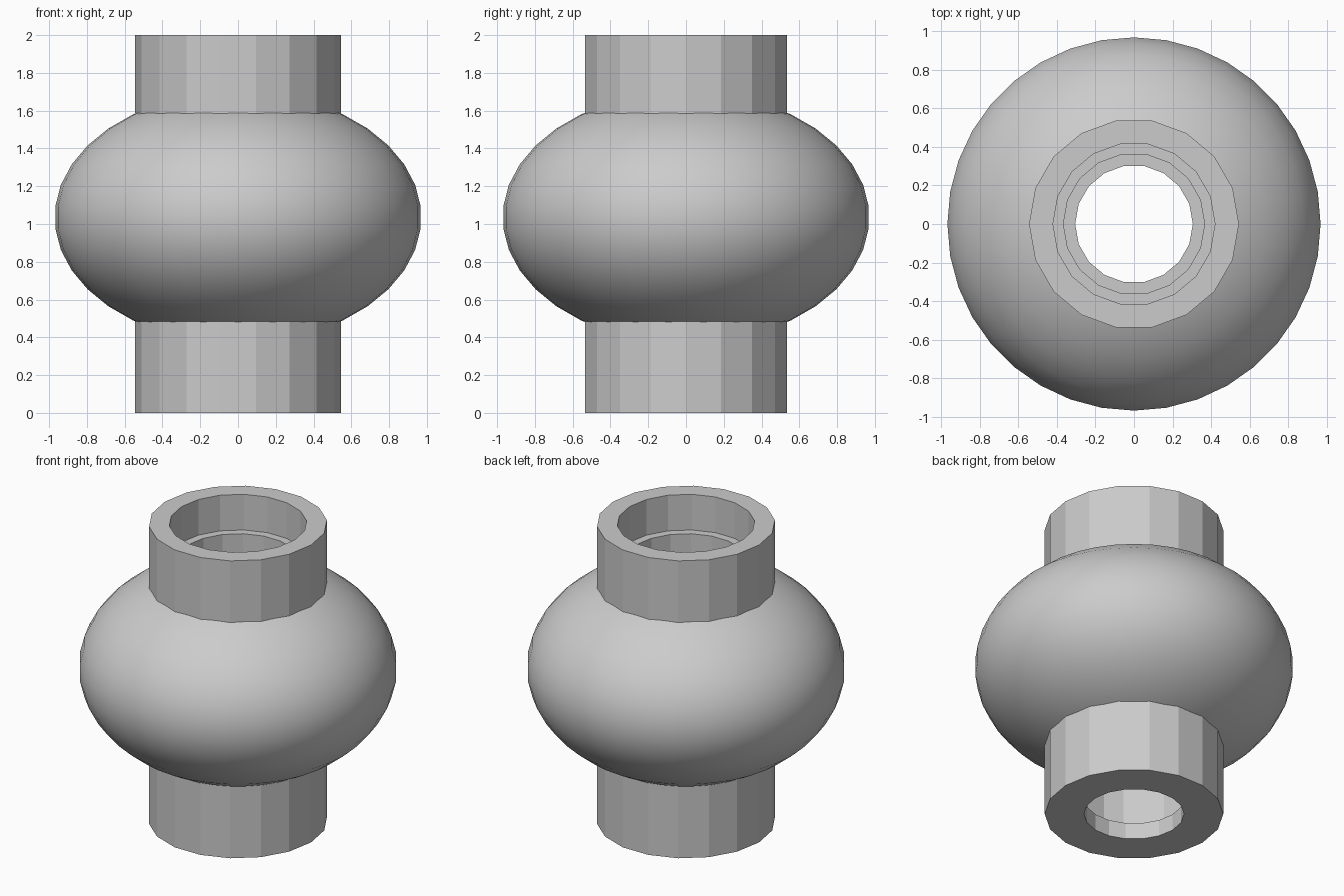
import bpy
import bmesh
from math import cos, sin, radians, tau

cube = bpy.data.objects.get("Cube")
if cube:
    bpy.data.objects.remove(cube)

grey = bpy.data.materials.new("plain_grey")
grey.use_nodes = True
grey.diffuse_color = (0.6, 0.6, 0.6, 1)
grey.node_tree.nodes["Principled BSDF"].inputs["Base Color"].default_value = (0.6, 0.6, 0.6, 1)


def revolve(name, profile, sides, closed, smooth):
    """Spin a (radius, height) profile around the z axis."""
    bm = bmesh.new()
    rings = []
    for r, z in profile:
        rings.append([bm.verts.new((r * cos(tau * i / sides), r * sin(tau * i / sides), z))
                      for i in range(sides)])
    pairs = list(zip(rings, rings[1:]))
    if closed:
        pairs.append((rings[-1], rings[0]))
    for a, b in pairs:
        for i in range(sides):
            j = (i + 1) % sides
            face = bm.faces.new((a[i], a[j], b[j], b[i]))
            face.smooth = smooth
    mesh = bpy.data.meshes.new(name)
    bm.to_mesh(mesh)
    bm.free()
    mesh.materials.append(grey)
    obj = bpy.data.objects.new(name, mesh)
    bpy.context.collection.objects.link(obj)
    return obj


# Straight tube with a wide socket on top and a narrow outlet below
revolve("tube", [(0.544, 0), (0.544, 2), (0.42, 2), (0.42, 1.76),
                 (0.366, 1.76), (0.366, 0.11), (0.305, 0.11), (0.305, 0)],
        18, True, False)

# Flattened round body whose open ends finish inside the tube wall
angles = [radians(a) for a in range(-65, 66, 10)]
revolve("round_body", [(0.971 * cos(a), 1.035 + 0.665 * sin(a)) for a in angles],
        36, False, True)
